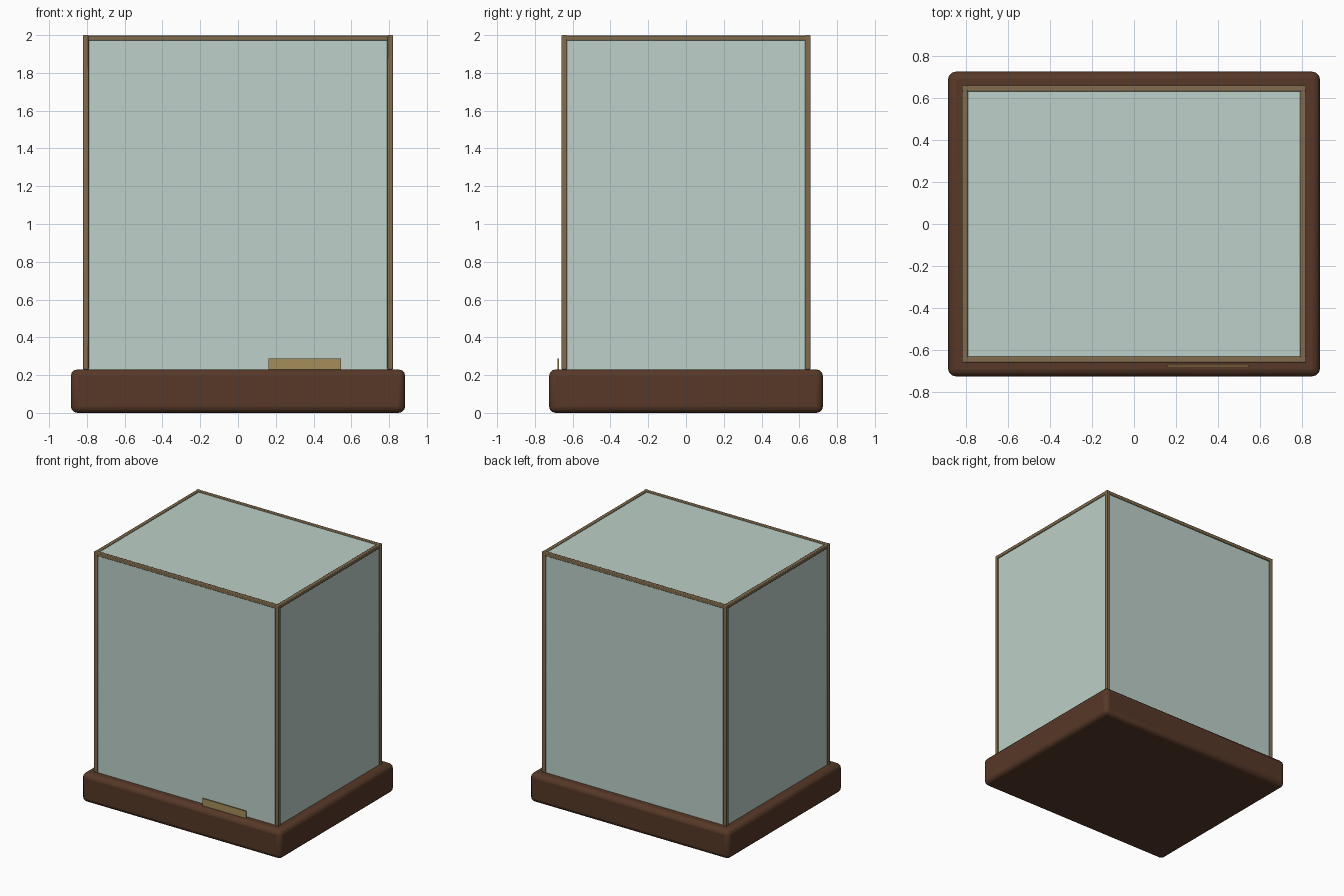
import bpy

if "Cube" in bpy.data.objects:
    bpy.data.objects.remove(bpy.data.objects["Cube"])

def material(name, rgb):
    m = bpy.data.materials.new(name)
    m.diffuse_color = (*rgb, 1)
    m.use_nodes = True
    m.node_tree.nodes["Principled BSDF"].inputs["Base Color"].default_value = m.diffuse_color
    return m

WOOD = material("dark_wood", (0.095, 0.04, 0.021))
BRASS = material("aged_brass", (0.22, 0.15, 0.075))
GLASS = material("pale_glass", (0.51, 0.63, 0.58))
PLATE = material("plate_brass", (0.38, 0.27, 0.10))

def box(name, centre, size, mat, bevel=0, segments=2):
    bpy.ops.mesh.primitive_cube_add(size=1, location=centre)
    o = bpy.context.object
    o.name = name
    o.scale = size
    bpy.ops.object.transform_apply(location=False, rotation=False, scale=True)
    o.data.materials.append(mat)
    if bevel:
        b = o.modifiers.new("soft_edges", 'BEVEL')
        b.width, b.segments = bevel, segments
        bpy.ops.object.shade_smooth_by_angle()
    return o

X, Y = 0.805, 0.645          # post centre lines
BASE, TOP, BAR = 0.23, 2.0, 0.03
PANE = 0.012
RAIL_Z = TOP - BAR / 2
mid = (BASE + RAIL_Z) / 2
height = RAIL_Z - BASE

# Wooden plinth
box("plinth", (0, 0, BASE / 2), (1.77, 1.45, BASE), WOOD, 0.035, 3)

# Corner posts, top rails and side panes
for s, side, end in ((-1, "left", "front"), (1, "right", "back")):
    for t, depth in ((-1, "front"), (1, "back")):
        box(f"{depth}_{side}_post", (s * X, t * Y, (BASE + TOP) / 2),
            (BAR, BAR, TOP - BASE), BRASS, 0.005)
    box(f"{side}_top_rail", (s * X, 0, RAIL_Z), (BAR - 0.002, 2 * Y, BAR - 0.002), BRASS, 0.005)
    box(f"{end}_top_rail", (0, s * Y, RAIL_Z), (2 * X, BAR - 0.002, BAR - 0.002), BRASS, 0.005)
    box(f"{side}_pane", (s * X, 0, mid), (PANE, 2 * Y, height), GLASS)
    box(f"{end}_pane", (0, s * Y, mid), (2 * X, PANE, height), GLASS)

# Glass lid
box("top_pane", (0, 0, RAIL_Z), (2 * X, 2 * Y, PANE), GLASS)

# Small label plate standing on the plinth
box("label_plate", (0.353, -0.676, 0.257), (0.385, 0.008, 0.062), PLATE)
